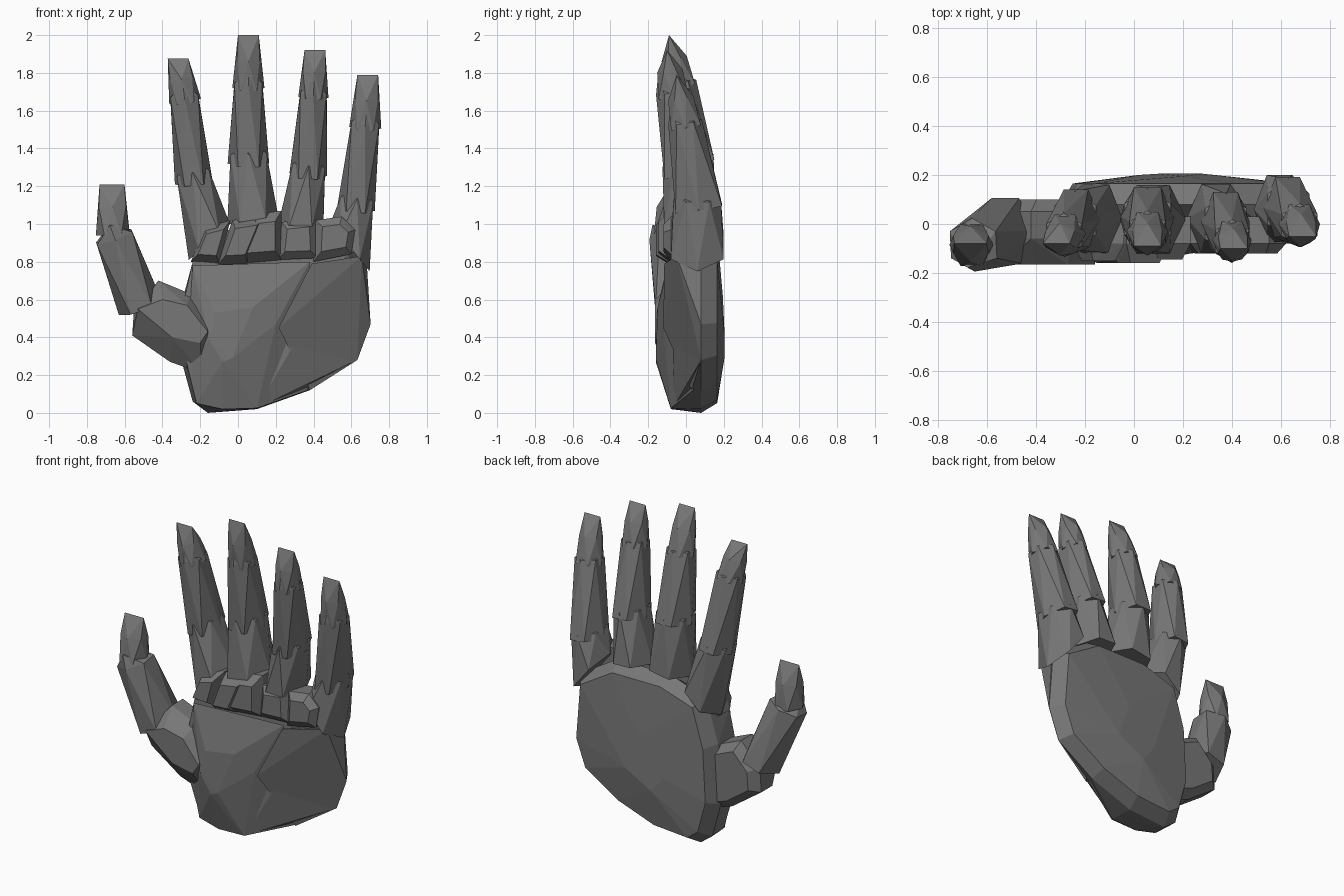
import bpy, bmesh, math
from mathutils import Vector

if "Cube" in bpy.data.objects:
    bpy.data.objects.remove(bpy.data.objects["Cube"])

grey = bpy.data.materials.new("dark_grey")
grey.diffuse_color = (.185, .185, .185, 1)
grey.use_nodes = True
grey.node_tree.nodes["Principled BSDF"].inputs["Base Color"].default_value = grey.diffuse_color


def hull(name, pts):
    """Flat-faced solid wrapped around a few points."""
    bm = bmesh.new()
    for p in pts:
        bm.verts.new(p)
    bmesh.ops.convex_hull(bm, input=bm.verts[:])
    loose = [v for v in bm.verts if not v.link_faces]
    bmesh.ops.delete(bm, geom=loose, context='VERTS')
    bmesh.ops.dissolve_limit(bm, angle_limit=math.radians(2),
                             verts=bm.verts[:], edges=bm.edges[:])
    bmesh.ops.recalc_face_normals(bm, faces=bm.faces[:])
    me = bpy.data.meshes.new(name)
    bm.to_mesh(me)
    bm.free()
    me.materials.append(grey)
    ob = bpy.data.objects.new(name, me)
    bpy.context.collection.objects.link(ob)
    return ob


def ring(c, axis, rx, ry, twist=0, n=6):
    side = Vector((0, 1, 0)).cross(axis).normalized()
    depth = axis.cross(side)
    angles = [2 * math.pi * i / n + math.radians(twist) for i in range(n)]
    return [c + side * rx * math.cos(a) + depth * ry * math.sin(a) for a in angles]


def bone(name, a, b, ra, rb, tip=False, slant=0):
    """Faceted finger segment with a cut base; a tip ends in a short ridge."""
    a, b = Vector(a), Vector(b)
    ax = (b - a).normalized()
    base = ring(a - ax * (.03 if tip else .05), ax, ra[0], ra[1] * 1.15, 0)
    pts = [p + Vector((0, 0, -slant * (p.x - a.x))) for p in base]
    if tip:
        pts += ring(a.lerp(b, .5), ax, rb[0] * 1.25, ra[1] * .85, 30)
        pts += ring(b, Vector((0, 0, 1)), rb[0], .01, 0, 2)
    else:
        pts += ring(b, ax, rb[0], rb[1], 30)
        pts += [b + ax * .07 + Vector((0, -rb[1] * .75, 0))]
    return hull(name, pts)


# Fingers: base slant, then joint centres with the half width and half depth there
fingers = {
    "index": (-.7, [((-.165, .02, .95), (.11, .14)), ((-.24, .015, 1.27), (.1, .12)),
              ((-.285, -.045, 1.68), (.085, .09)), ((-.317, -.08, 1.875), (.055, 0))]),
    "middle": (-.1, [((.075, .02, 1.07), (.135, .14)), ((.055, .02, 1.37), (.11, .125)),
               ((.055, -.035, 1.75), (.085, .09)), ((.055, -.09, 2.0), (.055, 0))]),
    "ring": (-.1, [((.34, .02, 1.05), (.12, .14)), ((.375, .0, 1.31), (.1, .125)),
             ((.4, -.07, 1.7), (.08, .09)), ((.407, -.1, 1.92), (.055, 0))]),
    "little": (1.1, [((.6, .06, .92), (.105, .14)), ((.63, .06, 1.13), (.1, .125)),
               ((.675, -.005, 1.54), (.085, .09)), ((.687, -.05, 1.79), (.055, 0))]),
}
for f, (slant, joints) in fingers.items():
    for i, part in enumerate(("lower", "middle", "tip")):
        (a, ra), (b, rb) = joints[i], joints[i + 1]
        if i == 2:
            ra = (ra[0], .08)
        bone(f + "_finger_" + part, a, b, ra, rb, i == 2, slant if i == 0 else 0)

# Thumb
bone("thumb_middle", (-.535, -.035, .605), (-.655, -.085, .93), (.12, .135), (.115, .11))
bone("thumb_tip", (-.663, -.085, .97), (-.667, -.08, 1.21), (.09, .085), (.066, 0), True)
outer = [(-.56, .41), (-.36, .27), (-.19, .21), (-.14, .38), (-.17, .55),
         (-.25, .63), (-.42, .70), (-.55, .56)]
front = [(-.53, .55), (-.40, .60), (-.27, .57), (-.16, .43), (-.2, .37), (-.35, .40)]
hull("thumb_base", [(x, y, z) for x, z in outer for y in (-.06, .05)]
     + [(x, -.165, z) for x, z in front]
     + [(-.33 + (x + .33) * .75, .1, .47 + (z - .47) * .75) for x, z in outer])

# Palm core with a bevelled, gently domed back
outline = [(-.24, .06), (-.16, .0), (.1, .02), (.38, .12), (.63, .28), (.70, .47),
           (.67, .85), (.42, 1.0), (.05, 1.0), (-.2, .92), (-.28, .65), (-.3, .28)]


def palm_ring(y, s, cx=.2, cz=.52):
    return [(cx + (x - cx) * s, y, cz + (z - cz) * s) for x, z in outline]


hull("palm", palm_ring(.08, 1) + palm_ring(.165, .9)
     + [(.1, .205, .3), (.28, .205, .4), (.2, .195, .62), (.02, .2, .4)]
     + [(-.24, -.09, .8), (.58, -.06, .85), (-.08, -.08, .02), (.1, -.07, .025),
        (-.22, -.06, .05), (-.28, -.09, .3), (-.28, -.09, .62)])

# Fleshy mounds on the palm
hull("thumb_mound", [(-.03, -.16, .29), (-.08, -.16, .27), (-.15, -.16, .38),
                     (-.12, -.155, .53), (.08, -.15, .56), (.2, -.12, .47),
                     (.1, -.08, .025), (-.08, -.08, .02), (.37, .04, .12),
                     (-.22, -.07, .05), (-.27, -.08, .3), (-.24, -.1, .78),
                     (.38, -.09, .8), (.1, .02, .3)])
hull("heel_mound", [(.215, -.12, .45), (.39, -.115, .79), (.655, -.05, .83),
                    (.68, .08, .82), (.702, .08, .47), (.632, .08, .28),
                    (.38, .03, .12), (.45, .1, .5)])

# Knuckle pads: outline corners and front depth
pads = [
    ([(-.25, .80), (-.10, .79), (-.04, 1.02), (-.18, .98)], -.15),
    ([(-.11, .78), (.05, .79), (.15, 1.05), (-.03, 1.02)], -.16),
    ([(.0, .79), (.23, .81), (.23, 1.07), (.08, 1.05)], -.145),
    ([(.21, .81), (.42, .82), (.41, 1.03), (.23, 1.01)], -.12),
    ([(.40, .80), (.60, .84), (.62, .97), (.55, 1.04), (.41, 1.02)], -.12),
]
for i, (quad, y) in enumerate(pads):
    cx = sum(p[0] for p in quad) / len(quad)
    cz = sum(p[1] for p in quad) / len(quad)
    hull("knuckle_pad_%d" % (i + 1),
         [(x, d, z) for x, z in quad for d in (-.08, .03)]
         + [(cx + (x - cx) * .65, y, cz + (z - cz) * .6) for x, z in quad])
